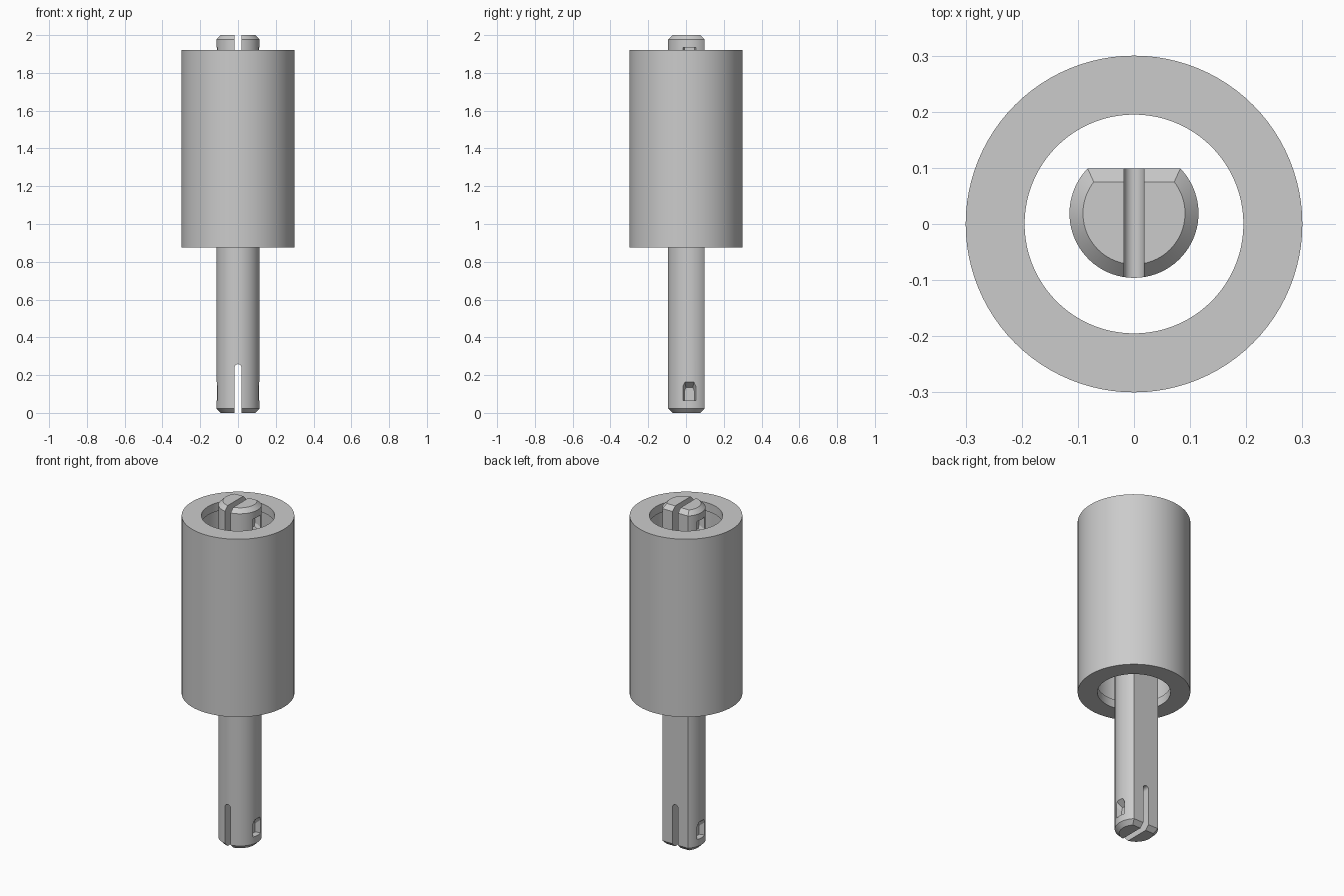
import bpy
import bmesh
from math import cos, sin, pi, asin, radians
from mathutils import Matrix

cube = bpy.data.objects.get("Cube")
if cube:
    bpy.data.objects.remove(cube, do_unlink=True)

grey = bpy.data.materials.new("light grey")
grey.use_nodes = True
colour = (0.6, 0.6, 0.6, 1)
grey.diffuse_color = colour
grey.node_tree.nodes["Principled BSDF"].inputs["Base Color"].default_value = colour


def make_object(name, bm):
    bmesh.ops.recalc_face_normals(bm, faces=bm.faces)
    mesh = bpy.data.meshes.new(name)
    bm.to_mesh(mesh)
    bm.free()
    mesh.materials.append(grey)
    obj = bpy.data.objects.new(name, mesh)
    bpy.context.collection.objects.link(obj)
    return obj


def loft(name, rings):
    """Skin closed rings of equal length and cap both ends."""
    bm = bmesh.new()
    loops = [[bm.verts.new(p) for p in ring] for ring in rings]
    n = len(loops[0])
    for a, b in zip(loops, loops[1:]):
        for i in range(n):
            j = (i + 1) % n
            bm.faces.new((a[i], a[j], b[j], b[i]))
    bm.faces.new(loops[0])
    bm.faces.new(loops[-1])
    return make_object(name, bm)


def smooth(obj):
    bpy.ops.object.select_all(action='DESELECT')
    obj.select_set(True)
    bpy.context.view_layer.objects.active = obj
    bpy.ops.object.shade_smooth_by_angle(angle=radians(25))


# Sleeve: thick tube whose bore is relieved between two end lips
OUTER, BORE, RELIEF, LIP = 0.3, 0.195, 0.215, 0.05
BOTTOM, TOP = 0.875, 1.92
profile = [(OUTER, BOTTOM), (OUTER, TOP), (BORE, TOP), (BORE, TOP - LIP),
           (RELIEF, TOP - LIP), (RELIEF, BOTTOM + LIP),
           (BORE, BOTTOM + LIP), (BORE, BOTTOM)]
bm = bmesh.new()
points = [bm.verts.new((r, 0, z)) for r, z in profile]
edges = [bm.edges.new((points[i - 1], points[i])) for i in range(len(points))]
bmesh.ops.spin(bm, geom=points + edges, cent=(0, 0, 0), axis=(0, 0, 1),
               angle=2 * pi, steps=96, use_merge=True)
bmesh.ops.remove_doubles(bm, verts=bm.verts, dist=1e-5)
sleeve = make_object("sleeve", bm)
smooth(sleeve)

# Pin: round shaft with one flat on the back and bevelled ends
RADIUS, CENTRE_Y, FLAT_Y, BEVEL = 0.115, 0.019, 0.099, 0.024


def d_ring(z, inset):
    r = RADIUS - inset
    start = asin((FLAT_Y - inset - CENTRE_Y) / r)
    sweep = pi + 2 * start
    angles = [start - sweep * i / 56 for i in range(57)]
    return [(r * cos(a), CENTRE_Y + r * sin(a), z) for a in angles]


pin = loft("pin", [d_ring(0, BEVEL), d_ring(BEVEL, 0),
                   d_ring(2 - BEVEL, 0), d_ring(2, BEVEL)])


# Cutters: a round-ended slot and two side pockets at each end
def slot_ring(y):
    w, straight = 0.018, 0.24
    arc = [(w * cos(pi * i / 12), straight + w * sin(pi * i / 12)) for i in range(13)]
    return [(x, y, z) for x, z in [(w, -0.1)] + arc + [(-w, -0.1)]]


def pocket_ring(x, half, top):
    y, low = 0.018, 0.065
    return [(x, y - half, low), (x, y + half, low),
            (x, y + half, top - 0.02), (x, y + half * 0.7, top),
            (x, y - half * 0.7, top), (x, y - half, top - 0.02)]


cutters = [loft("slot_cutter", [slot_ring(-0.3), slot_ring(0.3)])]
for side in (1, -1):
    cutters.append(loft("pocket_cutter", [pocket_ring(side * 0.08, 0.026, 0.135),
                                          pocket_ring(side * 0.125, 0.039, 0.173)]))

# Repeat every cutter upside down for the top end
flip = Matrix.Translation((0, 0, 2)) @ Matrix.Rotation(pi, 4, 'Y')
for cutter in list(cutters):
    copy = cutter.copy()
    copy.data = cutter.data.copy()
    copy.data.transform(flip)
    bpy.context.collection.objects.link(copy)
    cutters.append(copy)

for cutter in cutters:
    cutter.hide_render = True
    mod = pin.modifiers.new("cut", 'BOOLEAN')
    mod.operation = 'DIFFERENCE'
    mod.solver = 'EXACT'
    mod.object = cutter
graph = bpy.context.evaluated_depsgraph_get()
cut_mesh = bpy.data.meshes.new_from_object(pin.evaluated_get(graph))
pin.modifiers.clear()
pin.data = cut_mesh
for cutter in cutters:
    bpy.data.objects.remove(cutter, do_unlink=True)
smooth(pin)
